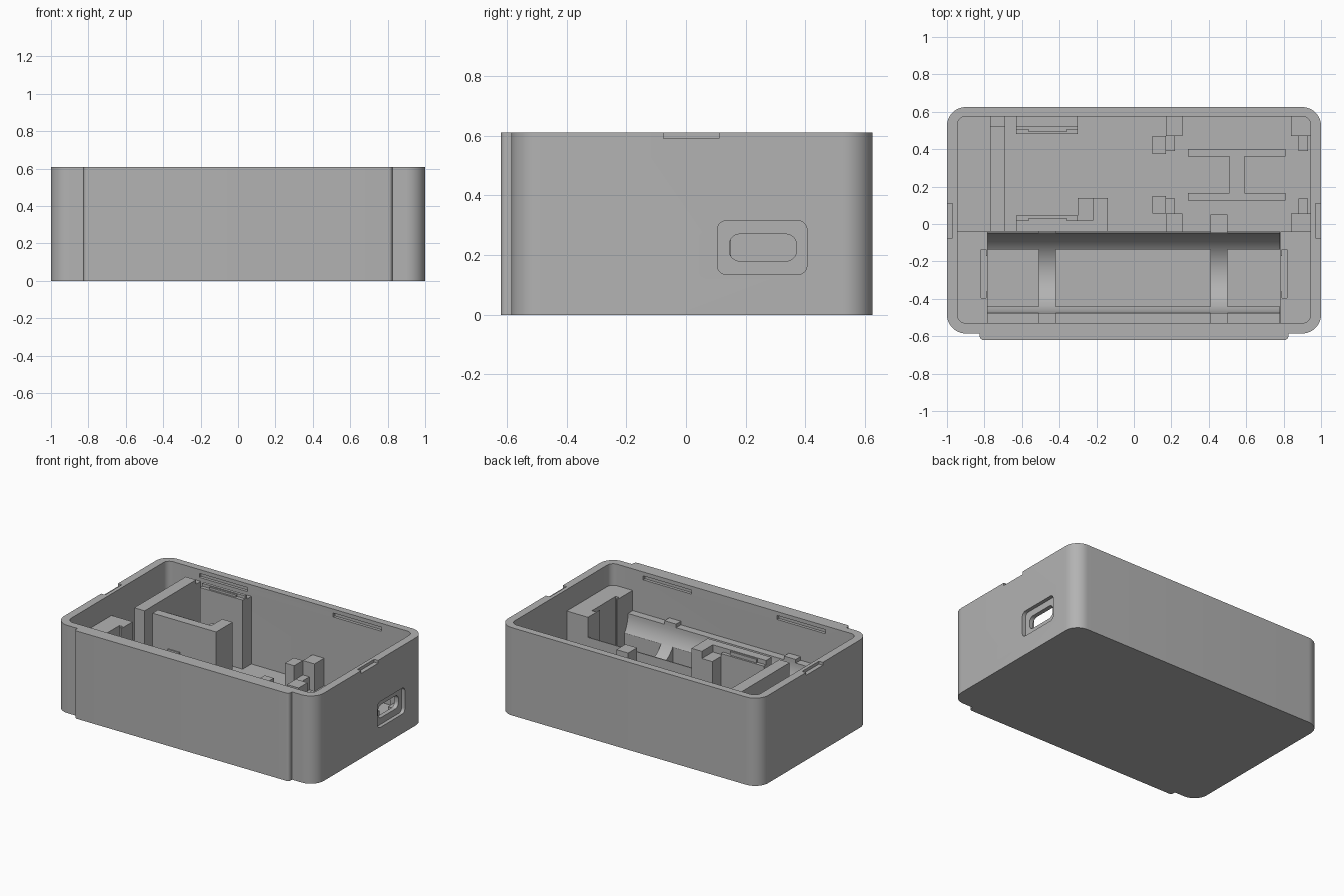
import bpy, bmesh, math
from mathutils import Matrix

if "Cube" in bpy.data.objects:
    bpy.data.objects.remove(bpy.data.objects["Cube"], do_unlink=True)

grey = bpy.data.materials.new("plain grey plastic")
grey.use_nodes = True
grey.diffuse_color = (0.45, 0.45, 0.45, 1)
grey.node_tree.nodes["Principled BSDF"].inputs["Base Color"].default_value = (0.45, 0.45, 0.45, 1)

H = 0.61        # case height
FLOOR = 0.06    # top of the floor
BACK, FRONT = 0.575, -0.53   # inner faces of the long walls
SIDE = 0.945    # inner face of the short walls
MID = -0.04     # rear edge of the battery bay


def finish(name, bm):
    bmesh.ops.recalc_face_normals(bm, faces=bm.faces)
    mesh = bpy.data.meshes.new(name)
    bm.to_mesh(mesh)
    bm.free()
    mesh.materials.append(grey)
    ob = bpy.data.objects.new(name, mesh)
    bpy.context.collection.objects.link(ob)
    return ob


def box(name, x, y, z):
    bm = bmesh.new()
    bmesh.ops.create_cube(bm, size=1)
    for v in bm.verts:
        for i, (a, b) in enumerate((x, y, z)):
            v.co[i] = a if v.co[i] < 0 else b
    return finish(name, bm)


def rounded(name, u, v, w, r, axis="z", steps=8):
    """Rounded rectangle in u, v, extruded over w along the z or x axis."""
    bm = bmesh.new()
    centres = ((u[1] - r, v[1] - r), (u[0] + r, v[1] - r),
               (u[0] + r, v[0] + r), (u[1] - r, v[0] + r))
    pts = []
    for q, (cu, cv) in enumerate(centres):
        for i in range(steps + 1):
            a = (q + i / steps) * math.pi / 2
            pts.append((cu + r * math.cos(a), cv + r * math.sin(a)))
    rings = []
    for d in w:
        rings.append([bm.verts.new((a, b, d) if axis == "z" else (d, a, b)) for a, b in pts])
    bm.faces.new(rings[0])
    bm.faces.new(rings[1])
    n = len(pts)
    for i in range(n):
        j = (i + 1) % n
        bm.faces.new((rings[0][i], rings[0][j], rings[1][j], rings[1][i]))
    return finish(name, bm)


def combine(ob, tools, operation="DIFFERENCE"):
    for t in tools:
        m = ob.modifiers.new("bool", "BOOLEAN")
        m.operation, m.solver, m.object = operation, "EXACT", t
    dg = bpy.context.evaluated_depsgraph_get()
    mesh = bpy.data.meshes.new_from_object(ob.evaluated_get(dg))
    ob.modifiers.clear()
    ob.data = mesh
    for t in tools:
        bpy.data.objects.remove(t, do_unlink=True)


def smooth(ob):
    bpy.ops.object.select_all(action="DESELECT")
    ob.select_set(True)
    bpy.context.view_layer.objects.active = ob
    bpy.ops.object.shade_smooth_by_angle(angle=math.radians(30))


# Outer case with raised front panel
case = rounded("case", (-1, 1), (-0.585, 0.625), (0, H), 0.1, steps=12)
combine(case, [rounded("front_panel", (-0.825, 0.825), (-0.62, -0.55), (0, H), 0.02)], "UNION")

cuts = [rounded("cavity", (-SIDE, SIDE), (FRONT, BACK), (FLOOR, 1), 0.045),
        rounded("port_recess", (0.105, 0.405), (0.135, 0.315), (0.975, 1.1), 0.03, "x"),
        rounded("port_hole", (0.145, 0.37), (0.18, 0.27), (0.9, 1.1), 0.035, "x")]
for s in (-1, 1):
    # Pry notches in the rim and snap slots inside the long walls
    cuts.append(box("pry_notch", sorted((s * 0.97, s * 1.1)), (-0.075, 0.11), (0.59, 0.7)))
    for wall in (FRONT, BACK):
        cuts.append(box("snap_slot", sorted((s * 0.33, s * 0.7)),
                        (wall - 0.02, wall + 0.02), (0.555, 0.583)))
combine(case, cuts)
smooth(case)

# Battery cradle: round trough, cut through to the floor between two ribs
cradle = box("battery_cradle", (-0.785, 0.78), (FRONT - 0.01, MID), (0.05, 0.32))
bm = bmesh.new()
bmesh.ops.create_cone(bm, cap_ends=True, segments=64, radius1=0.215, radius2=0.215, depth=1.8,
                      matrix=Matrix.Translation((0, -0.262, 0.32)) @ Matrix.Rotation(math.pi / 2, 4, "Y"))
cuts = [finish("trough", bm)]
for x in ((-0.9, -0.51), (-0.42, 0.41), (0.5, 0.9)):
    cuts.append(box("floor_cut", x, (-0.44, -0.135), (0, 0.25)))
combine(cradle, cuts)
smooth(cradle)

# Small rib ends standing above the cradle
for x, back in (((-0.51, -0.42), MID), ((0.41, 0.5), 0.05)):
    box("rib_front_end", x, (FRONT - 0.01, -0.477), (0.3, 0.345))
    box("rib_back_end", x, (-0.048, back), (0.05, 0.345))

# Battery terminal blocks with contact pockets
for s, name in ((-1, "right_terminal_block"), (1, "left_terminal_block")):
    block = box(name, sorted((s * 0.782, s * (SIDE + 0.01))), (FRONT - 0.01, MID), (0.05, 0.46))
    combine(block, [box("pocket", sorted((s * 0.792, s * 0.818)), (-0.395, -0.135), (0.1, 1)),
                    box("opening", sorted((s * 0.7, s * 0.8)), (-0.36, -0.17), (0.1, 1))])

# Tall holder for the upright circuit board
box("holder_side_wall", (-0.77, -0.69), (MID, 0.525), (0.05, 0.56))
box("holder_side_wall_step", (-0.77, -0.69), (0.525, BACK + 0.01), (0.05, 0.53))
box("holder_front_wall", (-0.63, -0.22), (MID, 0.02), (0.05, 0.56))
box("holder_front_ledge", (-0.63, -0.3), (0.02, 0.045), (0.05, 0.53))
box("holder_front_lip", (-0.565, -0.36), (0.02, 0.032), (0.53, 0.555))
box("holder_end_post", (-0.22, -0.14), (MID, 0.14), (0.05, 0.56))
box("holder_end_step", (-0.3, -0.22), (0.02, 0.14), (0.05, 0.51))
box("holder_back_wall", (-0.63, -0.3), (0.505, 0.525), (0.05, 0.56))
box("holder_back_ledge", (-0.63, -0.3), (0.48, 0.505), (0.05, 0.54))
box("holder_back_lip", (-0.565, -0.36), (0.492, 0.505), (0.54, 0.555))
box("holder_back_filler", (-0.63, -0.3), (0.525, BACK + 0.01), (0.05, 0.53))

# Charger board mounts, mirrored about the port centre line
CENTRE = 0.2625


def mount_pair(name, x, y, top):
    for s in (-1, 1):
        span = sorted((CENTRE + s * (y[0] - CENTRE), CENTRE + s * (y[1] - CENTRE)))
        box(name, x, span, (0.05, top))


mount_pair("mount_stop", (0.1, 0.17), (0.375, 0.47), 0.25)
mount_pair("mount_pad", (0.17, 0.22), (0.39, 0.47), 0.15)
mount_pair("mount_corner", (0.17, 0.26), (0.47, BACK), 0.25)
mount_pair("mount_port_pad", (0.88, 0.93), (0.39, 0.47), 0.15)
mount_pair("mount_port_corner", (0.84, SIDE + 0.005), (0.47, BACK), 0.25)

# Low I-shaped support under the board
mount_pair("support_bar", (0.29, 0.81), (0.36, 0.4), 0.1)
box("support_web", (0.51, 0.59), (0.165, 0.36), (0.05, 0.1))
